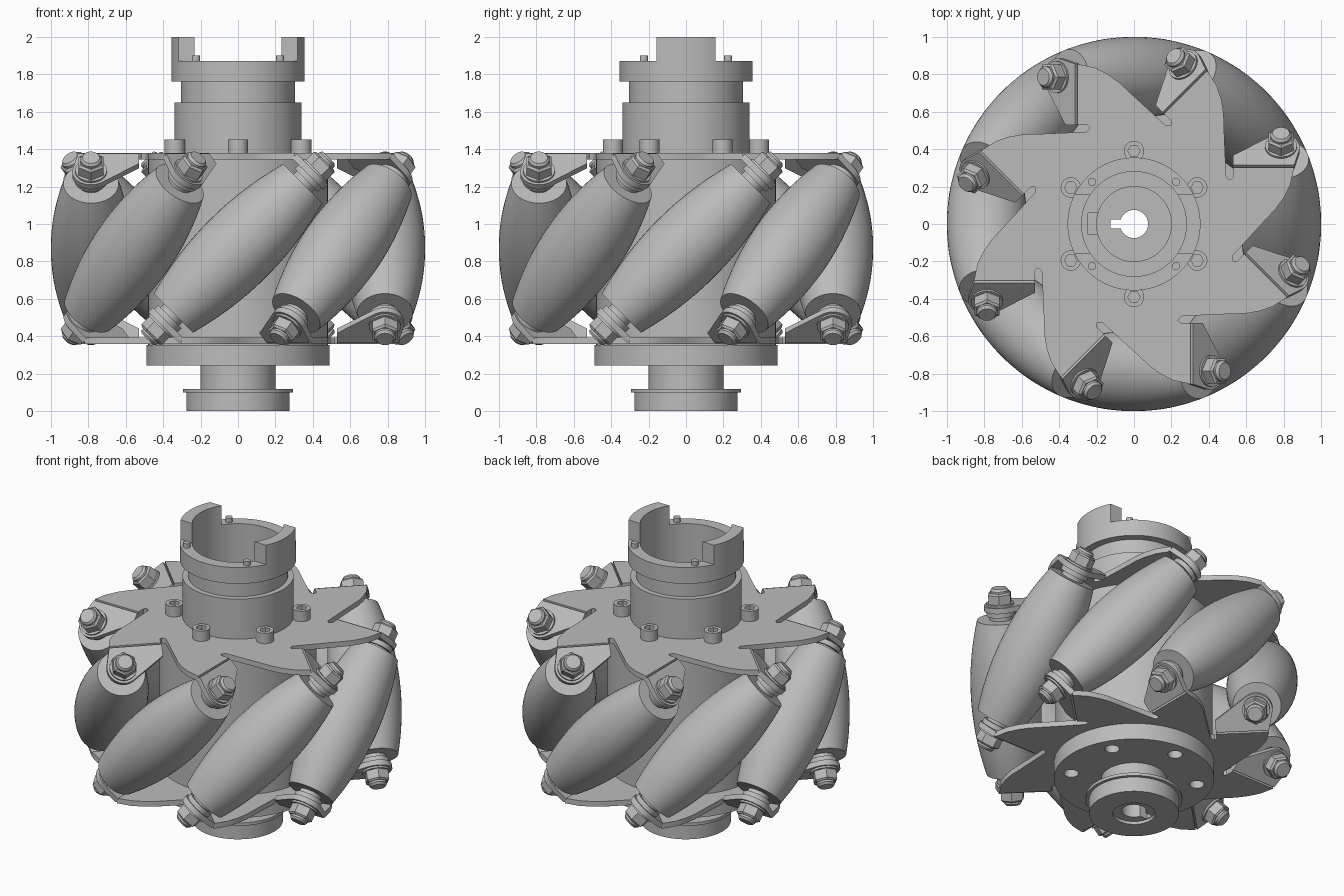
import bpy, bmesh
from math import pi, sin, cos, tan, sqrt, radians
from mathutils import Matrix, Vector

cube = bpy.data.objects.get("Cube")
if cube:
    bpy.data.objects.remove(cube, do_unlink=True)

MID = 0.87        # height of the wheel's middle plane
AXIS_R = 0.785    # distance of roller axes from the wheel axis
COUNT = 8

metal = bpy.data.materials.new("plain grey")
metal.use_nodes = True
metal.diffuse_color = (0.5, 0.5, 0.5, 1)
metal.node_tree.nodes["Principled BSDF"].inputs["Base Color"].default_value = (0.5, 0.5, 0.5, 1)


def lathe(bm, profile, segments, matrix=Matrix(), closed=False):
    """Revolve (radius, height) points about z; a radius of 0 makes a pole."""
    rings = []
    for r, z in profile:
        if r == 0:
            rings.append([bm.verts.new(matrix @ Vector((0, 0, z)))] * segments)
        else:
            rings.append([bm.verts.new(matrix @ Vector((r * cos(a), r * sin(a), z)))
                          for a in (2 * pi * i / segments for i in range(segments))])
    pairs = list(zip(rings, rings[1:]))
    if closed:
        pairs.append((rings[-1], rings[0]))
    for a, b in pairs:
        for i in range(segments):
            j = (i + 1) % segments
            bm.faces.new(dict.fromkeys((a[i], a[j], b[j], b[i])))


def cylinder(bm, radius, z0, z1, segments=32, matrix=Matrix()):
    lathe(bm, [(0, z0), (radius, z0), (radius, z1), (0, z1)], segments, matrix)


def box(bm, x0, x1, y0, y1, z0, z1):
    m = Matrix.Translation(((x0 + x1) / 2, (y0 + y1) / 2, (z0 + z1) / 2))
    bmesh.ops.create_cube(bm, size=1, matrix=m @ Matrix.Diagonal((x1 - x0, y1 - y0, z1 - z0, 1)))


def sheet(bm, outline, z0, z1):
    """Flat outline given a thickness."""
    face = bm.faces.new([bm.verts.new((x, y, z0)) for x, y in outline])
    grown = bmesh.ops.extrude_face_region(bm, geom=[face])["geom"]
    bmesh.ops.translate(bm, vec=(0, 0, z1 - z0), verts=[v for v in grown if isinstance(v, bmesh.types.BMVert)])


def smooth(bm):
    bmesh.ops.recalc_face_normals(bm, faces=bm.faces)
    for f in bm.faces:
        f.smooth = True
    for e in bm.edges:
        e.smooth = e.calc_face_angle(0) < radians(32)


def make(name, bm):
    smooth(bm)
    mesh = bpy.data.meshes.new(name)
    bm.to_mesh(mesh)
    bm.free()
    mesh.materials.append(metal)
    return place(name, mesh)


def place(name, mesh, matrix=Matrix()):
    obj = bpy.data.objects.new(name, mesh)
    bpy.context.collection.objects.link(obj)
    obj.matrix_world = matrix
    return obj


def cut(obj, bm):
    """Subtract the shapes in bm from obj for good."""
    cutter = make("cutter", bm)
    cutter.hide_render = True
    mod = obj.modifiers.new("cut", "BOOLEAN")
    mod.operation, mod.solver, mod.object = "DIFFERENCE", "EXACT", cutter
    bpy.context.view_layer.objects.active = obj
    bpy.ops.object.modifier_apply(modifier=mod.name)
    bpy.data.objects.remove(cutter, do_unlink=True)
    bm = bmesh.new()
    bm.from_mesh(obj.data)
    smooth(bm)
    bm.to_mesh(obj.data)
    bm.free()


def spun(name, obj, matrix):
    """Set copies of obj around the wheel, one per roller."""
    for k in range(COUNT):
        m = Matrix.Rotation(2 * pi * k / COUNT, 4, 'Z') @ matrix
        if k == 0:
            obj.matrix_world = m
        else:
            place(f"{name}_{k + 1}", obj.data, m)


def around(angle, radius):
    return Matrix.Translation((radius * cos(angle), radius * sin(angle), 0))


# Hub: bottom collar, flange, core, and hollow top coupling
bm = bmesh.new()
lathe(bm, [(0.075, 0.02), (0.13, 0.02), (0.13, 0), (0.275, 0), (0.275, 0.1), (0.295, 0.1),
           (0.295, 0.12), (0.2, 0.12), (0.2, 0.245), (0.49, 0.245), (0.49, 0.355), (0.48, 0.355),
           (0.48, 1.36), (0.34, 1.36), (0.34, 1.65), (0.305, 1.65), (0.305, 1.76), (0.355, 1.76),
           (0.355, 2), (0.28, 2), (0.28, 1.5), (0.2, 1.5), (0.2, 1.3), (0.075, 1.3)], 96, closed=True)
hub = make("hub", bm)
bm = bmesh.new()
for side in (-1, 1):                      # gaps between the two claws
    y0, y1 = sorted((side * 0.157, side * 0.5))
    box(bm, -0.5, 0.5, y0, y1, 1.87, 2.1)
box(bm, -0.125, -0.03, -0.025, 0.025, -0.1, 1.35)     # keyway
box(bm, -0.245, -0.15, -0.055, 0.06, 1.42, 1.55)      # notch in cup floor
for k in range(6):                        # flange holes
    cylinder(bm, 0.045, 0.2, 0.32, 24, around(pi / 6 + k * pi / 3, 0.39))
for k in range(4):                        # coupling screw holes
    cylinder(bm, 0.022, 1.8, 1.869, 16, around(pi / 4 + k * pi / 2, 0.318))
    cylinder(bm, 0.022, 1.869, 1.9, 16, around(pi / 4 + k * pi / 2, 0.318))
cut(hub, bm)

# Socket head bolts on the top plate
bm, sockets = bmesh.new(), bmesh.new()
for k in range(6):
    spot = around(pi / 6 + k * pi / 3, 0.39)
    cylinder(bm, 0.054, 1.37, 1.45, 32, spot)
    cylinder(sockets, 0.033, 1.41, 1.5, 6, spot)
cut(make("plate_bolts", bm), sockets)

# Saw-toothed end plates, the lower one turned over
tooth = [(-0.165, -0.53), (0.02, -0.7), (0.08, -0.757), (0.14, -0.8), (0.21, -0.835), (0.303, -0.855),
         (0.303, -0.53), (0.25, -0.53), (0.235, -0.515), (0.245, -0.5)]
outline = []
for k in range(COUNT):
    turn = Matrix.Rotation(2 * pi * k / COUNT, 2)
    outline += [turn @ Vector(p) for p in tooth]
bm = bmesh.new()
sheet(bm, outline, 0.475, 0.51)
top_plate = make("top_plate", bm)
bm = bmesh.new()
cylinder(bm, 0.33, 0.4, 0.6, 64)
cut(top_plate, bm)
middle = Matrix.Translation((0, 0, MID))
flip = Matrix.Rotation(pi, 4, 'Y')
top_plate.matrix_world = middle
place("bottom_plate", top_plate.data, middle @ flip)

# Frame of one roller: z along its tilted axis, y radial
tilt = Matrix.Translation((0, -AXIS_R, MID)) @ Matrix.Rotation(pi / 4, 4, 'Y')

# Barrel rollers, curved so that the wheel's outline is a true circle
profile = [(0, -0.49)]
for i in range(-12, 13):
    phi = radians(22) * i / 12
    reach = 1 - AXIS_R / cos(phi)
    profile.append((reach * sqrt(1 - sin(phi) ** 2 / 2),
                    sqrt(2) * AXIS_R * tan(phi) + reach * sin(phi) / sqrt(2)))
profile.append((0, 0.49))
bm = bmesh.new()
lathe(bm, profile, 48)
spun("roller", make("roller", bm), tilt)

# Bent tabs, with spacers, washer and dome nut, at both roller ends
bm = bmesh.new()
arc = [(0.1 * cos(a), 0.1 * sin(a)) for a in (radians(35 - 14 * i) for i in range(11))]
sheet(bm, [(-0.135, 0.255), (-0.06, 0.255)] + arc + [(-0.135, -0.07)], 0.545, 0.58)
tab = make("tab_upper", bm)
bm = bmesh.new()
lathe(bm, [(0, 0.48), (0.07, 0.48), (0.07, 0.515), (0.088, 0.515), (0.088, 0.548), (0, 0.548)], 32)
cylinder(bm, 0.085, 0.575, 0.592)
lathe(bm, [(0, 0.592), (0.078, 0.592), (0.078, 0.65), (0.066, 0.66), (0, 0.66)], 6)
lathe(bm, [(0, 0.655), (0.056, 0.655), (0.056, 0.672), (0.045, 0.686), (0, 0.686)], 32)
nut = make("nut_upper", bm)
for part, name in ((tab, "tab"), (nut, "nut")):
    spun(name + "_upper", part, tilt)
    spun(name + "_lower", place(name + "_lower", part.data), tilt @ flip)
